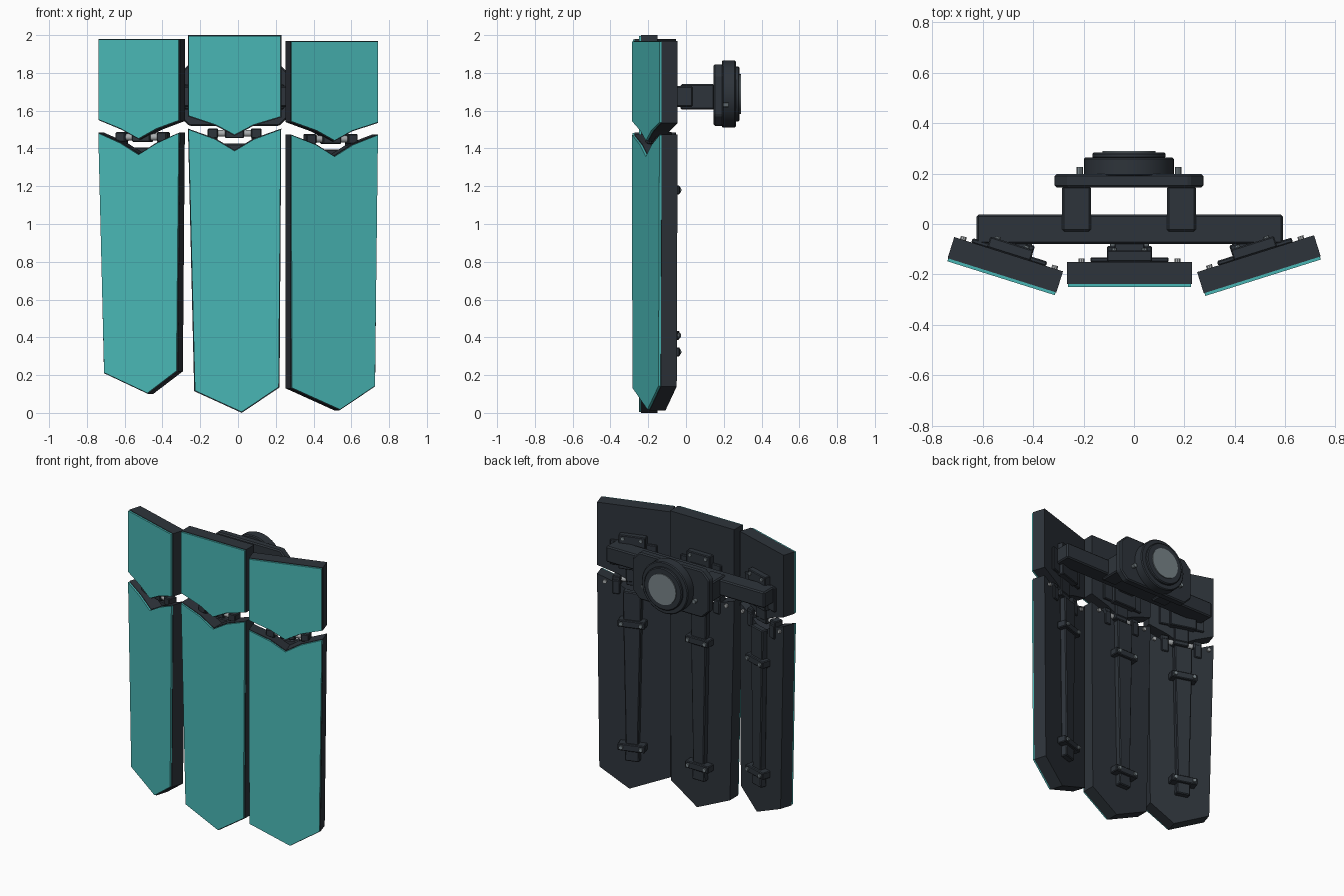
import bpy, bmesh, math
from mathutils import Matrix, Vector

cube = bpy.data.objects.get("Cube")
if cube:
    bpy.data.objects.remove(cube, do_unlink=True)


def material(name, rgb):
    m = bpy.data.materials.new(name)
    m.use_nodes = True
    m.diffuse_color = (*rgb, 1)
    bsdf = next(n for n in m.node_tree.nodes if n.type == 'BSDF_PRINCIPLED')
    bsdf.inputs["Base Color"].default_value = (*rgb, 1)
    return m


DARK = material("dark slate", (0.027, 0.034, 0.043))
TEAL = material("teal", (0.066, 0.47, 0.46))
GREY = material("lens grey", (0.19, 0.23, 0.25))
STEEL = material("light steel", (0.40, 0.42, 0.43))
WORLD = Matrix.Identity(4)


def finish(name, bm, frame, mats, bevel=0.0, smooth=False):
    bmesh.ops.recalc_face_normals(bm, faces=bm.faces)
    bm.transform(frame)
    mesh = bpy.data.meshes.new(name)
    bm.to_mesh(mesh)
    bm.free()
    for m in mats:
        mesh.materials.append(m)
    ob = bpy.data.objects.new(name, mesh)
    bpy.context.collection.objects.link(ob)
    if bevel:
        mod = ob.modifiers.new("bevel", 'BEVEL')
        mod.width = bevel
        mod.segments = 1
    if smooth:
        bpy.ops.object.select_all(action='DESELECT')
        ob.select_set(True)
        bpy.context.view_layer.objects.active = ob
        bpy.ops.object.shade_smooth_by_angle(angle=math.radians(35))
    return ob


def prism(outline, y0, y1):
    """Extrude an (x, z) outline from y0 back to y1; also return the front face."""
    bm = bmesh.new()
    front = bm.faces.new([bm.verts.new((x, y0, z)) for x, z in outline])
    back = bm.faces.new([bm.verts.new((x, y1, z)) for x, z in reversed(outline)])
    n = len(outline)
    a, b = list(front.verts), list(reversed(back.verts))
    for i in range(n):
        j = (i + 1) % n
        bm.faces.new((a[j], a[i], b[i], b[j]))
    return bm, front


def block(name, x, y, z, frame=WORLD, mat=DARK, bevel=0.005):
    bm, _ = prism([(x[0], z[0]), (x[1], z[0]), (x[1], z[1]), (x[0], z[1])], *y)
    return finish(name, bm, frame, [mat], bevel)


def cylinder(name, centre, radius, length, axis='Y', frame=WORLD, mat=DARK,
             sides=16, bevel=0.0):
    bm = bmesh.new()
    bmesh.ops.create_cone(bm, cap_ends=True, segments=sides, radius1=radius,
                          radius2=radius, depth=length)
    turn = Matrix.Rotation(math.pi / 2, 4, 'X' if axis == 'Y' else 'Y')
    bm.transform(Matrix.Translation(centre) @ turn)
    return finish(name, bm, frame, [mat], bevel, smooth=True)


def armour_plate(name, outline, frame):
    """Dark slab with a thin raised teal panel on its front."""
    bm, front = prism(outline, 0.012, 0.1)
    bmesh.ops.recalc_face_normals(bm, faces=bm.faces)
    bmesh.ops.inset_region(bm, faces=[front], thickness=0.005)
    new = bmesh.ops.extrude_face_region(bm, geom=[front])["geom"]
    bmesh.ops.translate(bm, vec=(0, -0.012, 0),
                        verts=[g for g in new if isinstance(g, bmesh.types.BMVert)])
    if front.is_valid:
        bm.faces.remove(front)
    for f in bm.faces:
        if min(v.co.y for v in f.verts) < 0.006:
            f.material_index = 1
    finish(name, bm, frame, [DARK, TEAL])


def column(side, origin, angle, half, top, seam, foot):
    """One hanging column: upper plate, hinge, lower plate and rear hardware."""
    fr = Matrix.Translation((*origin, 0)) @ Matrix.Rotation(math.radians(angle), 4, 'Z')
    (lx, lz), (tx, tz), (rx, rz) = foot
    armour_plate(side + "_upper_plate", [
        (-half, top), (-half, seam + 0.065), (-0.1, seam + 0.015), (0, seam - 0.038),
        (0.1, seam + 0.015), (half, seam + 0.06), (half, top)], fr)
    armour_plate(side + "_lower_plate", [
        (-half, seam), (lx, lz), (tx, tz), (rx, rz), (half, seam),
        (0.1, seam - 0.052), (0, seam - 0.113), (-0.1, seam - 0.052)], fr)

    # Hinge barrel, pins and leaves
    hz = seam - 0.025
    cylinder(side + "_hinge_pin", (0, 0.07, hz), 0.018, 0.24, 'X', fr, STEEL)
    for label, x, length in (("centre", 0, 0.1), ("right", -0.115, 0.055), ("left", 0.115, 0.055)):
        block(f"{side}_hinge_knuckle_{label}", (x - length / 2, x + length / 2),
              (0.042, 0.105), (hz - 0.026, hz + 0.026), fr)
    block(side + "_hinge_upper_leaf", (-0.05, 0.05), (0.055, 0.11), (hz, seam + 0.1), fr)
    for s in (-1, 1):
        block(f"{side}_hinge_lower_leaf", sorted((s * 0.09, s * 0.14)),
              (0.055, 0.11), (seam - 0.12, hz), fr)
        cylinder(f"{side}_hinge_bolt", (s * 0.19, 0.104, seam - 0.045), 0.013, 0.018,
                 'Y', fr, STEEL, 10)

    # Rear bracket to the crossbar
    block(side + "_bracket_base", (-0.155, 0.155), (0.098, 0.118), (1.56, 1.73), fr)
    block(side + "_bracket", (-0.09, 0.09), (0.1, 0.145), (1.55, 1.785), fr)
    block(side + "_bracket_boss", (-0.06, 0.06), (0.14, 0.185), (1.635, 1.715), fr)
    for s in (-1, 1):
        cylinder(side + "_bracket_screw", (s * 0.06, 0.147, 1.762), 0.012, 0.014,
                 'Y', fr, GREY, 10)

    # Tapered spine held by two clamps
    low = tz + 0.31
    bm, _ = prism([(-0.062, seam - 0.08), (-0.042, low + 0.04), (-0.048, low - 0.1),
                   (0.048, low - 0.1), (0.042, low + 0.04), (0.062, seam - 0.08)],
                  0.098, 0.143)
    finish(side + "_spine", bm, fr, [DARK], 0.006)
    for label, z in (("upper", 1.18), ("lower", low)):
        block(f"{side}_{label}_clamp", (-0.09, 0.09), (0.098, 0.162),
              (z - 0.024, z + 0.024), fr)
        for s in (-1, 1):
            cylinder(f"{side}_{label}_clamp_screw", (s * 0.065, 0.166, z), 0.013, 0.014,
                     'Y', fr, GREY, 10)


column("right", (-0.527, -0.215), -17.5, 0.226, 1.98, 1.485,
       ((-0.195, 0.21), (0.05, 0.1), (0.215, 0.22)))
column("centre", (-0.018, -0.25), 0, 0.247, 2.0, 1.505,
       ((-0.214, 0.115), (0.038, 0.0), (0.238, 0.135)))
column("left", (0.512, -0.213), 17.5, 0.243, 1.97, 1.475,
       ((-0.241, 0.13), (0.03, 0.013), (0.228, 0.14)))

# Crossbar and arms
MID = -0.02
block("crossbar", (-0.625, 0.59), (-0.08, 0.037), (1.62, 1.73), bevel=0.008)
for s in (-1, 1):
    x = MID + s * 0.208
    block("mount_arm", (x - 0.057, x + 0.057), (-0.03, 0.15), (1.605, 1.74), bevel=0.008)

# Rear mounting plate with clipped corners
w, lo, hi, c = 0.295, 1.52, 1.845, 0.055
bm, _ = prism([(MID - w, lo + c), (MID - w + c, lo), (MID + w - c, lo), (MID + w, lo + c),
               (MID + w, hi - c), (MID + w - c, hi), (MID - w + c, hi), (MID - w, hi - c)],
              0.145, 0.198)
finish("mount_plate", bm, WORLD, [DARK], 0.008)
for s in (-1, 1):
    cylinder("mount_screw", (MID + s * 0.195, 0.21, 1.63), 0.014, 0.03, mat=GREY, sides=10)

# Round coupling on the back
for name, r, y0, y1, mat in (("coupling_drum", 0.178, 0.19, 0.264, DARK),
                             ("coupling_ring", 0.145, 0.26, 0.284, DARK),
                             ("coupling_disc", 0.105, 0.28, 0.29, GREY)):
    cylinder(name, (MID, (y0 + y1) / 2, 1.688), r, y1 - y0, mat=mat, sides=40,
             bevel=0.006 if mat is DARK else 0.0)
